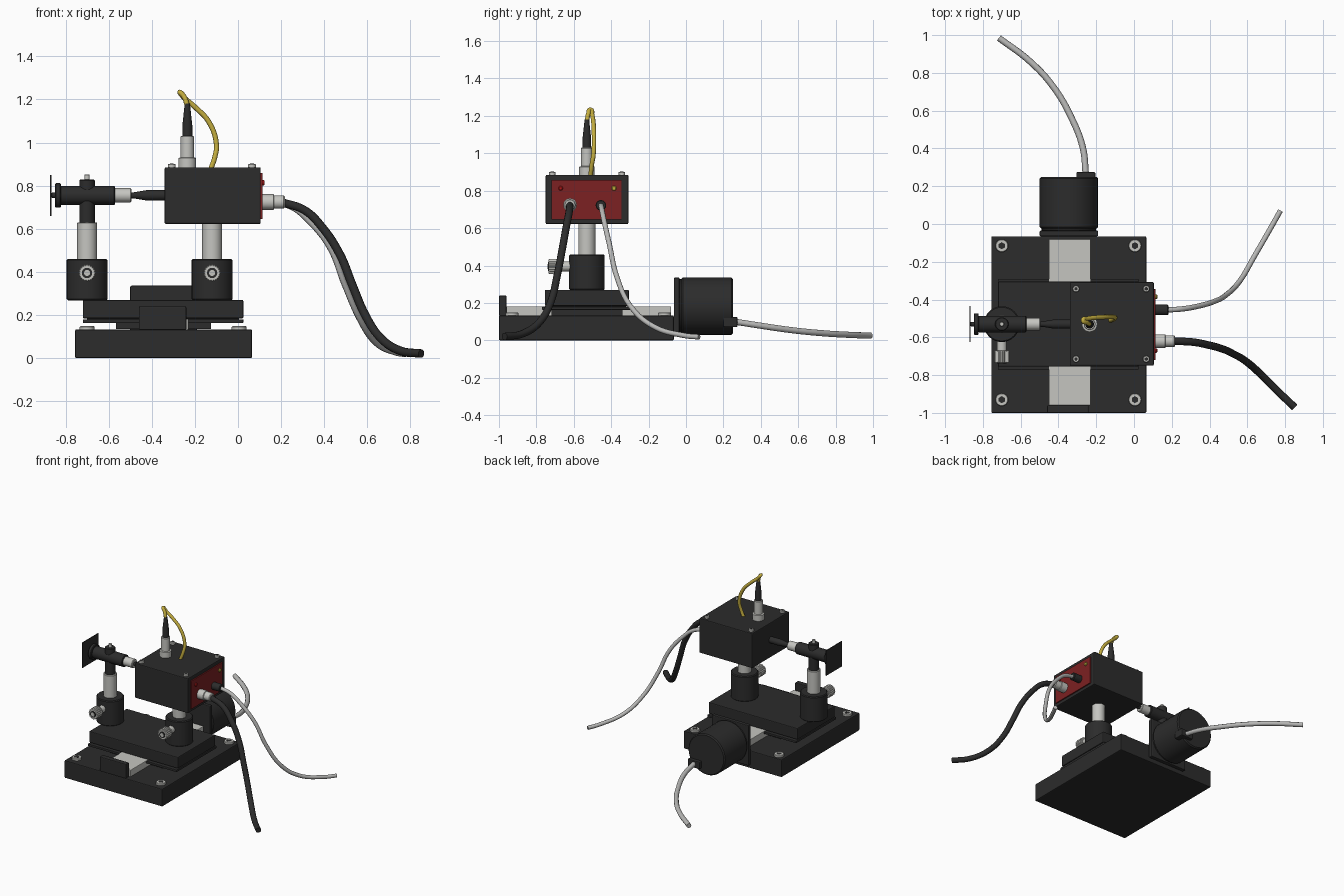
import bpy, math
from mathutils import Vector

cube = bpy.data.objects.get("Cube")
if cube:
    bpy.data.objects.remove(cube, do_unlink=True)


def material(name, rgb):
    m = bpy.data.materials.new(name)
    m.use_nodes = True
    m.diffuse_color = (*rgb, 1)
    m.node_tree.nodes["Principled BSDF"].inputs["Base Color"].default_value = (*rgb, 1)
    return m


BLACK = material("black_anodised", (0.025, 0.025, 0.025))
STEEL = material("pale_steel", (0.56, 0.56, 0.53))
GREY = material("grey_cable", (0.48, 0.48, 0.47))
RED = material("red_panel", (0.2, 0.015, 0.016))
YELLOW = material("yellow_fibre", (0.55, 0.42, 0.05))
LAMP = material("red_lamp", (0.45, 0.01, 0.01))
AXES = {"x": Vector((1, 0, 0)), "y": Vector((0, 1, 0)), "z": Vector((0, 0, 1))}


def add_mesh(name, verts, faces, mat, smooth=False):
    me = bpy.data.meshes.new(name)
    me.from_pydata(verts, [], faces)
    me.materials.append(mat)
    ob = bpy.data.objects.new(name, me)
    bpy.context.collection.objects.link(ob)
    bpy.ops.object.select_all(action="DESELECT")
    ob.select_set(True)
    bpy.context.view_layer.objects.active = ob
    if smooth:
        bpy.ops.object.shade_smooth_by_angle(angle=math.radians(35))
    return ob


def box(name, x, y, z, mat=BLACK, bevel=0.006):
    """Block between the given limits, with slightly softened edges."""
    verts = [(a, b, c) for a in x for b in y for c in z]
    faces = [(0, 1, 3, 2), (4, 6, 7, 5), (0, 4, 5, 1), (2, 3, 7, 6), (0, 2, 6, 4), (1, 5, 7, 3)]
    ob = add_mesh(name, verts, faces, mat)
    if bevel:
        mod = ob.modifiers.new("edges", "BEVEL")
        mod.width = bevel
        mod.segments = 2
    return ob


def lathe(name, axis, centre, profile, mat=BLACK, sides=32, knurl=0):
    """Turned part: profile is (distance along the axis, radius)."""
    w = AXES[axis]
    u = Vector((w.y, w.z, w.x))
    v = w.cross(u)
    verts, faces = [], []
    for d, r in profile:
        for i in range(sides):
            a = math.tau * i / sides
            rr = r - knurl * (i % 2)
            verts.append(Vector(centre) + w * d + (u * math.cos(a) + v * math.sin(a)) * rr)
    for k in range(len(profile) - 1):
        for i in range(sides):
            j = (i + 1) % sides
            faces.append((k * sides + i, k * sides + j, (k + 1) * sides + j, (k + 1) * sides + i))
    faces.append(tuple(reversed(range(sides))))
    faces.append(tuple(range(len(verts) - sides, len(verts))))
    return add_mesh(name, verts, faces, mat, smooth=not knurl)


def rod(name, axis, centre, start, end, r, mat=BLACK, edge=0.004):
    return lathe(name, axis, centre,
                 [(start, r - edge), (start + edge, r), (end - edge, r), (end, r - edge)], mat)


def cable(name, points, r, mat):
    cu = bpy.data.curves.new(name, "CURVE")
    cu.dimensions = "3D"
    cu.bevel_depth = r
    cu.bevel_resolution = 3
    cu.resolution_u = 8
    cu.use_fill_caps = True
    sp = cu.splines.new("BEZIER")
    sp.bezier_points.add(len(points) - 1)
    for bp, p in zip(sp.bezier_points, points):
        bp.co = p
        bp.handle_left_type = bp.handle_right_type = "AUTO"
    sp.use_smooth = True
    cu.materials.append(mat)
    bpy.context.collection.objects.link(bpy.data.objects.new(name, cu))


def cap_screw(name, x, y, z, r, h):
    rod(name, "z", (x, y, z), -0.005, h, r, STEEL, 0.003)
    lathe(name + "_socket", "z", (x, y, z + h), [(-0.002, r * 0.55), (0.001, r * 0.55)], BLACK, 6)


# Base plate, rail and end stop
box("base_plate", (-0.755, 0.065), (-1, -0.065), (0, 0.133))
box("rail", (-0.45, -0.23), (-0.96, -0.08), (0.13, 0.182), STEEL, 0.003)
box("end_stop", (-0.46, -0.24), (-1, -0.96), (0.13, 0.24))
for x in (-0.7, 0.005):
    for y in (-0.93, -0.115):
        cap_screw("base_screw", x, y, 0.133, 0.034, 0.015)

# Sliding carriage
box("carriage_bearing", (-0.565, -0.125), (-0.72, -0.34), (0.134, 0.165), BLACK, 0)
box("carriage_lip", (-0.72, 0.025), (-0.77, -0.29), (0.163, 0.18), BLACK, 0.003)
box("carriage_top", (-0.72, 0.025), (-0.755, -0.305), (0.184, 0.27))
box("carriage_joint", (-0.7, 0.005), (-0.74, -0.32), (0.178, 0.186), BLACK, 0)

# Motor with square flange, socket and lead
MX, MZ = -0.345, 0.183
box("motor_flange", (MX - 0.155, MX + 0.155), (-0.065, -0.035), (MZ - 0.153, MZ + 0.153))
rod("motor_neck", "y", (MX, 0, MZ), -0.037, -0.02, 0.145)
rod("motor_body", "y", (MX, 0, MZ), -0.025, 0.25, 0.154, BLACK, 0.008)
box("motor_socket", (-0.305, -0.205), (0.2, 0.275), (0.07, 0.125))
cable("motor_lead", [(-0.255, 0.26, 0.1), (-0.27, 0.4, 0.078), (-0.33, 0.56, 0.055),
                     (-0.43, 0.73, 0.038), (-0.55, 0.86, 0.03), (-0.715, 0.985, 0.025)], 0.017, GREY)

# Two post holders with thumbscrews
PY = -0.53
for side, x in (("right", -0.7), ("left", -0.12)):
    rod(side + "_post_holder", "z", (x, PY, 0), 0.268, 0.46, 0.095, BLACK, 0.006)
    rod(side + "_post", "z", (x, PY, 0), 0.44, 0.63, 0.046, STEEL, 0.003)
    at = (x, PY, 0.395)
    rod(side + "_screw_neck", "y", at, -0.15, -0.08, 0.026, STEEL)
    lathe(side + "_screw_head", "y", at, [(-0.205, 0.037), (-0.2, 0.041), (-0.145, 0.041), (-0.14, 0.037)],
          STEEL, 40, 0.004)
    lathe(side + "_screw_ring", "y", at, [(-0.208, 0.024), (-0.2, 0.024)], BLACK)
    lathe(side + "_screw_centre", "y", at, [(-0.21, 0.014), (-0.2, 0.014)], STEEL)

# Instrument box, lid screws and side panel
box("instrument_box", (-0.34, 0.105), (-0.75, -0.308), (0.622, 0.885))
for x in (-0.307, 0.065):
    for y in (-0.715, -0.343):
        cap_screw("lid_screw", x, y, 0.885, 0.018, 0.016)
box("side_panel", (0.1, 0.114), (-0.72, -0.345), (0.645, 0.858), RED, 0.002)
rod("yellow_lamp", "x", (0.11, -0.385, 0.813), 0, 0.014, 0.013, YELLOW, 0.004)
rod("red_lamp", "x", (0.11, -0.67, 0.813), 0, 0.014, 0.012, LAMP, 0.004)

# Side connectors and their cables
lathe("steel_connector", "x", (0, -0.62, 0.724),
      [(0.11, 0.036), (0.165, 0.036), (0.168, 0.031), (0.212, 0.031), (0.217, 0.026)], STEEL)
rod("black_connector", "x", (0, -0.455, 0.722), 0.11, 0.182, 0.028)
cable("black_cable", [(0.2, -0.62, 0.724), (0.31, -0.625, 0.685), (0.39, -0.64, 0.607),
                      (0.473, -0.663, 0.48), (0.53, -0.69, 0.34), (0.59, -0.725, 0.2),
                      (0.66, -0.785, 0.095), (0.75, -0.875, 0.035), (0.85, -0.97, 0.021)], 0.02, BLACK)
cable("grey_cable", [(0.17, -0.455, 0.722), (0.25, -0.45, 0.7), (0.33, -0.437, 0.635),
                     (0.425, -0.41, 0.515), (0.495, -0.37, 0.34), (0.565, -0.295, 0.18),
                     (0.635, -0.175, 0.075), (0.73, -0.01, 0.026), (0.775, 0.07, 0.018)], 0.014, GREY)

# Top connector with strain relief and fibre loop
TX = -0.235
lathe("top_connector", "z", (TX, PY, 0),
      [(0.88, 0.041), (0.928, 0.041), (0.931, 0.031), (1.027, 0.031), (1.03, 0.028)], STEEL)
lathe("strain_relief", "z", (TX, PY, 0), [(1.02, 0.023), (1.08, 0.023), (1.18, 0.012)])
cable("fibre_loop", [(TX, PY, 1.17), (-0.25, -0.522, 1.212), (-0.27, -0.51, 1.233),
                     (-0.25, -0.502, 1.208), (-0.2, -0.495, 1.165), (-0.135, -0.492, 1.095),
                     (-0.1, -0.495, 0.99), (-0.108, -0.505, 0.93), (-0.125, -0.51, 0.88)], 0.012, YELLOW)

# Optical head on the right post
HEAD = (0, PY, 0.755)
box("target_plate", (-0.871, -0.865), (PY - 0.095, PY + 0.095), (0.66, 0.85), BLACK, 0)
rod("lens_pin", "x", HEAD, -0.867, -0.84, 0.012)
rod("lens_disc", "x", HEAD, -0.848, -0.822, 0.057)
rod("lens_barrel", "x", HEAD, -0.825, -0.57, 0.044)
rod("barrel_collar", "x", HEAD, -0.58, -0.495, 0.033, STEEL)
lathe("fibre_boot", "x", HEAD, [(-0.5, 0.014), (-0.485, 0.014), (-0.425, 0.024), (-0.335, 0.024)])
rod("head_clamp", "z", (-0.7, PY, 0), 0.62, 0.828, 0.036)
rod("clamp_pin", "z", (-0.7, PY, 0), 0.82, 0.852, 0.012, STEEL, 0.002)
